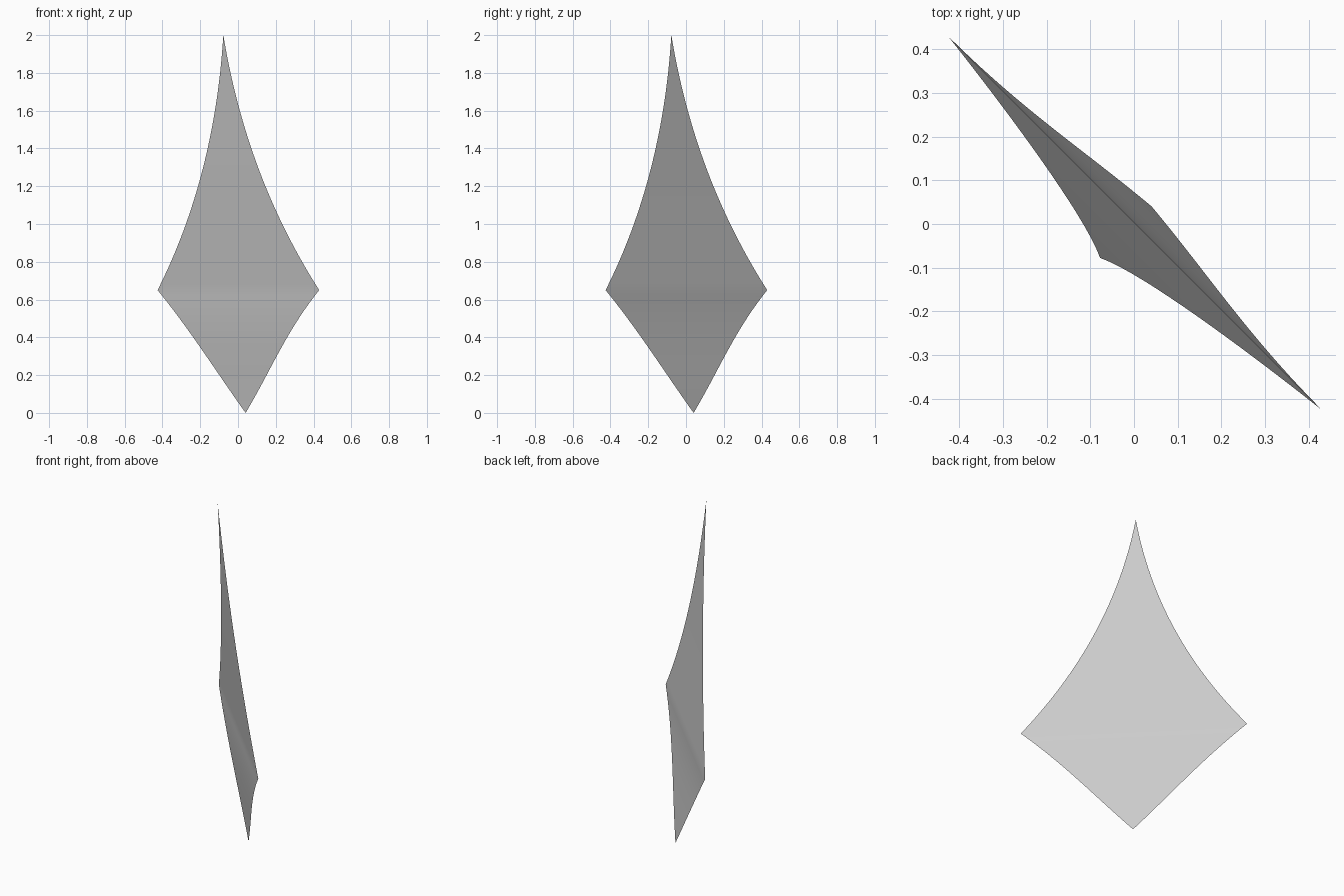
import bpy, bmesh, math

if "Cube" in bpy.data.objects:
    bpy.data.objects.remove(bpy.data.objects["Cube"])

R2 = math.sqrt(2)
COLS = 24


def upper(t):
    # concave upper edge: quadratic curve from side corner to top tip
    a, b, c = (1 - t) ** 2, 2 * t * (1 - t), t * t
    z = a * 0.65 + b * 1.25 + c * 2.0
    u = a * 0.605 + b * 0.12
    v = 0.003 - 0.113 * (z - 0.65) / 1.35 - 0.004 * math.sin(math.pi * t)
    return u, v, z


def lower(s):
    # gently hollowed lower edge from bottom tip to side corner
    dip = s * s * (1 - s)
    return 0.605 * s - 0.14 * dip, 0.057 - 0.054 * s - 0.05 * dip, 0.65 * s


# rows of the sheet, bottom tip to top tip (half width, offset, height)
rows = [lower(i / 20) for i in range(20)] + [upper(i / 32) for i in range(33)]

bm = bmesh.new()
grid = []
for u, v, z in rows:
    line = []
    for j in range(COLS + 1):
        w = u * (2 * j / COLS - 1)
        # sheet stands diagonally across x and y
        line.append(bm.verts.new(((v + w) / R2, (v - w) / R2, z)))
    grid.append(line)
for a, b in zip(grid, grid[1:]):
    for j in range(COLS):
        bm.faces.new((a[j], a[j + 1], b[j + 1], b[j]))
bmesh.ops.remove_doubles(bm, verts=bm.verts, dist=1e-5)
for f in bm.faces:
    f.smooth = True

mesh = bpy.data.meshes.new("sail_sheet")
bm.to_mesh(mesh)
bm.free()
sail = bpy.data.objects.new("sail_sheet", mesh)
bpy.context.collection.objects.link(sail)
